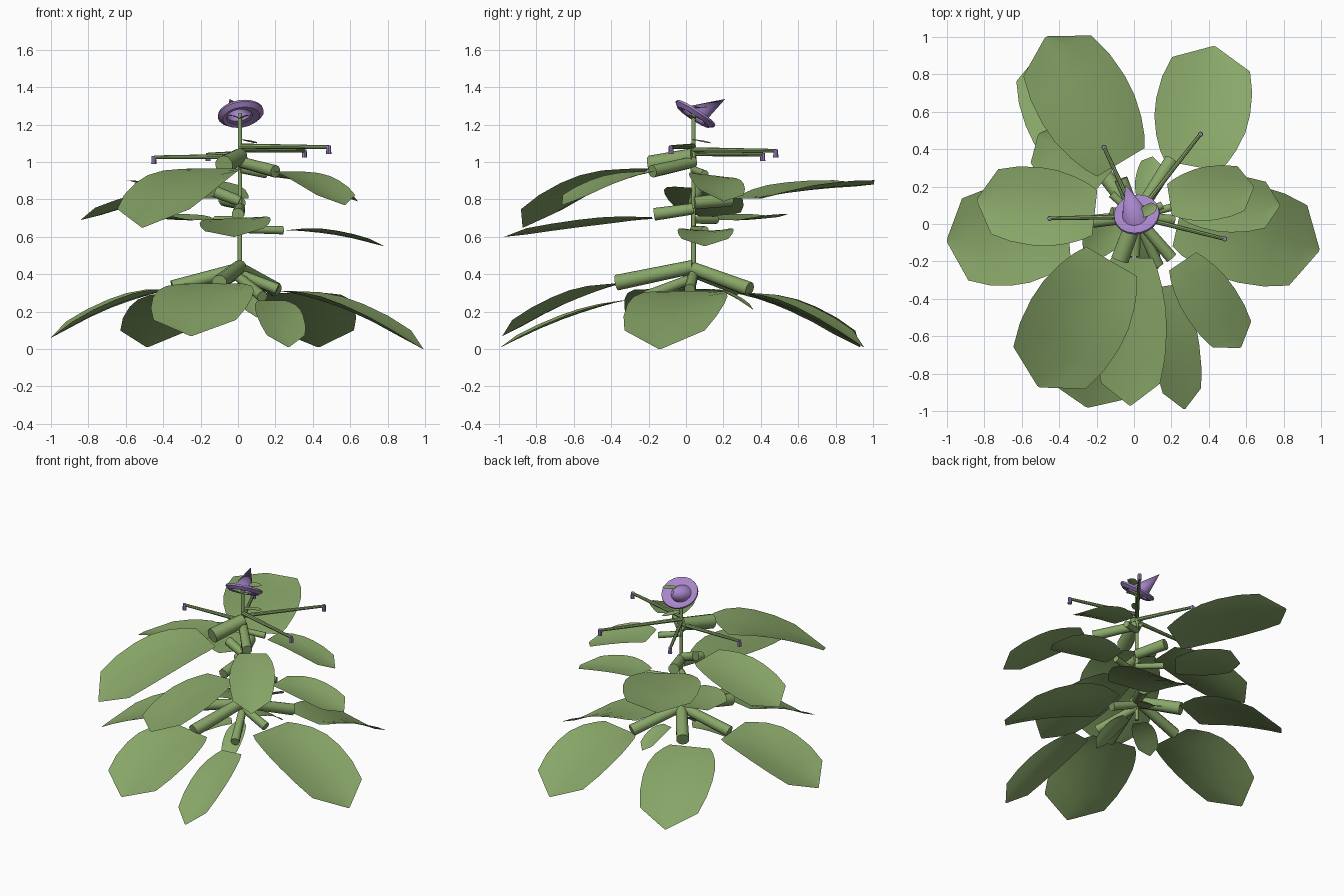
import bpy, bmesh, math
from mathutils import Vector

if "Cube" in bpy.data.objects:
    bpy.data.objects.remove(bpy.data.objects["Cube"])


def material(name, rgb):
    m = bpy.data.materials.new(name)
    m.diffuse_color = (*rgb, 1)
    m.use_nodes = True
    m.node_tree.nodes["Principled BSDF"].inputs["Base Color"].default_value = m.diffuse_color
    return m


GREEN = material("leaf green", (0.25, 0.385, 0.14))
PURPLE = material("petal purple", (0.38, 0.235, 0.58))
UP = Vector((0, 0, 1))


def finish(name, bm, mat):
    me = bpy.data.meshes.new(name)
    bm.to_mesh(me)
    bm.free()
    me.materials.append(mat)
    ob = bpy.data.objects.new(name, me)
    bpy.context.collection.objects.link(ob)
    bpy.ops.object.select_all(action='DESELECT')
    bpy.context.view_layer.objects.active = ob
    ob.select_set(True)
    bpy.ops.object.shade_smooth_by_angle(angle=math.radians(40))
    return ob


# Half-width of a leaf along its length: broad, blunt, with a short point
OUTLINE = [(0, .58), (.08, .72), (.2, .86), (.35, .97), (.5, 1),
           (.68, .96), (.85, .83), (1, .03)]


def leaf(name, base, tip, width, arch=.05, roll=0.0):
    """Thin arched blade with raised edges; roll tilts it sideways."""
    base, tip = Vector(base), Vector(tip)
    side = (tip - base).cross(UP).normalized()
    side.z = roll
    bm = bmesh.new()
    rows = []
    for t, w in OUTLINE:
        mid = base.lerp(tip, t) + UP * arch * 4 * t * (1 - t)
        rows.append([bm.verts.new(mid + side * (s * w * width / 2)
                                  + UP * (.08 * width * (s * s - .3) * w * min(1, t * 4)))
                     for s in (-1, -.5, 0, .5, 1)])
    for a, b in zip(rows, rows[1:]):
        for i in range(4):
            bm.faces.new((a[i], a[i + 1], b[i + 1], b[i]))
    return finish(name, bm, GREEN)


def tube(name, a, b, r1, r2, mat=GREEN, sides=10):
    """Tapered rod between two points."""
    a, b = Vector(a), Vector(b)
    bm = bmesh.new()
    bmesh.ops.create_cone(bm, cap_ends=True, segments=sides, radius1=r1,
                          radius2=r2, depth=(b - a).length)
    turn = (b - a).to_track_quat('Z', 'Y')
    for v in bm.verts:
        v.co = turn @ v.co + (a + b) / 2
    return finish(name, bm, mat)


# Main stem
SX, SY = .01, .04
tube("main_stem", (SX, SY, .28), (SX, SY, 1.26), .013, .011)

# Leaves: base, tip, width, arch, roll
for args in [
    # bottom whorl
    ("low_leaf_left", (-.35, -.04, .32), (-1, -.09, .06), .53, .045),
    ("low_leaf_right", (.24, .03, .31), (.99, -.14, 0), .53, .055),
    ("low_leaf_back_right", (.31, .31, .3), (.43, .95, .01), .51, .045),
    ("low_leaf_back_left", (-.235, .29, .3), (-.485, .93, .01), .47, .045),
    ("low_leaf_front_left", (-.13, -.36, .35), (-.25, -.98, .07), .54, .035),
    ("low_leaf_front_right", (.18, -.33, .26), (.27, -.99, .01), .25, .03),
    ("low_leaflet_inner_left", (-.05, .0, .3), (-.27, -.16, .2), .16, .02),
    ("low_leaflet_inner_front", (.04, -.03, .32), (.1, -.27, .17), .13, .02),
    ("low_leaflet_inner_back", (.05, .14, .32), (.1, .36, .21), .13, .02),
    # middle whorl
    ("mid_leaf_front", (-.01, -.18, .7), (-.02, -.97, .6), .38, .01, -.05),
    ("mid_leaf_right", (.26, .11, .635), (.78, .1, .55), .3, .025),
    ("mid_leaf_back_left", (-.18, .21, .69), (-.51, .48, .71), .35, .0),
    ("mid_leaf_left", (-.21, .06, .86), (-.84, .13, .69), .42, .015, -.07),
    # upper whorl
    ("upper_leaf_back", (-.07, .33, .805), (-.47, 1, .88), .51, .02),
    ("upper_leaf_front_left", (-.12, -.2, .965), (-.51, -.87, .65), .54, .05),
    ("upper_leaf_front_right", (.26, -.2, .95), (.57, -.66, .77), .3, .025),
    ("upper_leaf_right", (.19, .13, .93), (.64, .2, .79), .29, .025, .12),
    ("upper_leaflet", (.02, .04, 1.12), (.1, .13, 1.1), .05, .0),
]:
    leaf(*args)

# Thick leaf stalks: height on the stem, outer end, outer radius
for i, (z, end, r) in enumerate([
    (.43, (-.35, 0, .33), .038), (.44, (-.1, -.37, .355), .042),
    (.40, (.21, .02, .32), .03), (.43, (.2, .34, .32), .04),
    (.42, (-.17, .28, .33), .044), (.38, (.13, -.22, .28), .03),
    (.75, (0, -.17, .72), .034), (.64, (.24, .1, .635), .022),
    (.69, (-.12, .16, .69), .022), (.79, (-.12, .06, .84), .032),
    (.78, (-.07, .24, .8), .038), (1.03, (-.075, -.19, .985), .05),
    (1.0, (.2, -.18, .95), .034), (.96, (.15, .1, .935), .022),
]):
    tube("leaf_stalk_%d" % (i + 1), (SX, SY, z), end, r * .88, r)

# Thin runners with hanging buds
for i, (x, y, z) in enumerate([(.485, -.08, 1.08), (.355, .48, 1.06),
                               (-.16, .41, 1.04), (-.45, .03, 1.025)]):
    tube("runner_%d" % (i + 1), (SX, SY, z + .005), (x, y, z), .014, .01, GREEN, 8)
    tube("bud_%d" % (i + 1), (x, y, z + .008), (x, y, z - .036), .012, .014, PURPLE, 8)

# Flower: tilted dish whose centre rises into a leaning cone
bm = bmesh.new()
centre = Vector((.015, .048, 1.255))
turn = Vector((-.14, .54, .83)).to_track_quat('Z', 'Y')
apex = Vector((-.045, .21, 1.337))
N = 20
rings = []
for r, h, dx in [(.07, -.015, -.01), (.1, -.02, 0), (.124, 0, 0), (.122, .012, 0),
                 (.085, .002, -.006), (.068, .002, -.01)]:
    rings.append([bm.verts.new(centre + Vector((dx, 0, 0)) + turn @ Vector((
        r * math.cos(k * math.tau / N), r * math.sin(k * math.tau / N), h)))
        for k in range(N)])
for a, b in zip(rings, rings[1:]):
    for k in range(N):
        bm.faces.new((a[k], a[(k + 1) % N], b[(k + 1) % N], b[k]))
top = bm.verts.new(apex)
for k in range(N):
    bm.faces.new((rings[-1][k], rings[-1][(k + 1) % N], top))
finish("flower", bm, PURPLE)

# Small green sepals around the flower
leaf("sepal_top", (.03, .05, 1.285), (.12, .1, 1.29), .06, .005)
leaf("sepal_under_left", (.01, .04, 1.23), (-.06, .02, 1.25), .04, .005)
leaf("sepal_under_right", (.01, .04, 1.23), (.07, .0, 1.25), .04, .005)
